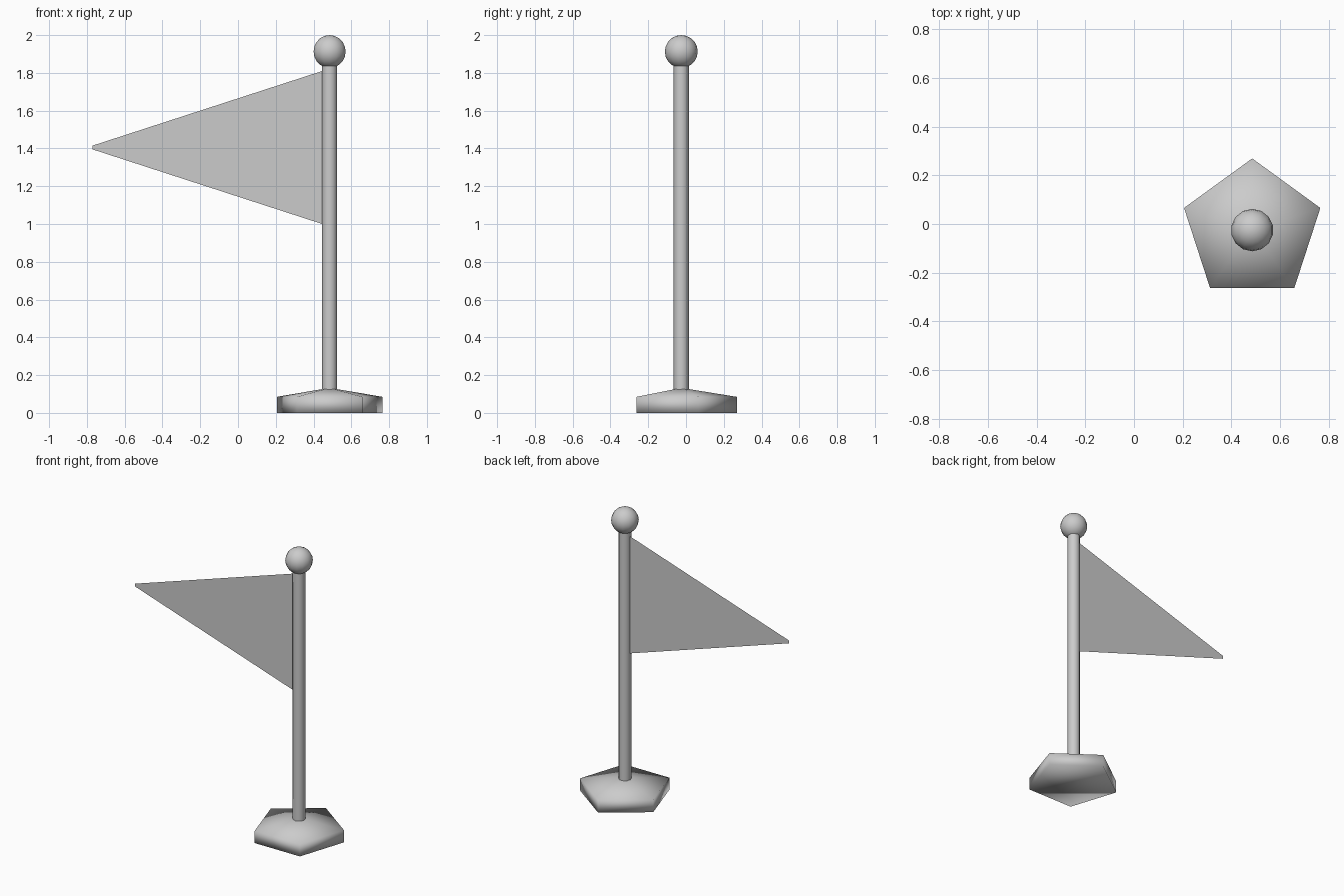
import bpy, math

if "Cube" in bpy.data.objects:
    bpy.data.objects.remove(bpy.data.objects["Cube"])

CX, CY = 0.485, -0.025   # axis shared by base, pole and ball


def mesh_object(name, verts, faces, smooth=False):
    mesh = bpy.data.meshes.new(name)
    mesh.from_pydata(verts, [], faces)
    obj = bpy.data.objects.new(name, mesh)
    bpy.context.collection.objects.link(obj)
    for p in mesh.polygons:
        p.use_smooth = smooth
    return obj


def lathe(name, profile, sides, start, smooth=True):
    """Stack of rings (radius, z) around the shared axis, capped at both ends."""
    verts, faces = [], []
    for r, z in profile:
        for i in range(sides):
            a = start + 2 * math.pi * i / sides
            verts.append((CX + r * math.cos(a), CY + r * math.sin(a), z))
    for k in range(len(profile) - 1):
        for i in range(sides):
            j = (i + 1) % sides
            a, b = k * sides, (k + 1) * sides
            faces.append((a + i, a + j, b + j, b + i))
    faces.append(tuple(reversed(range(sides))))
    top = (len(profile) - 1) * sides
    faces.append(tuple(range(top, top + sides)))
    return mesh_object(name, verts, faces, smooth)


# Five-sided foot with a gently sloping top
lathe("base", [(0.294, 0), (0.294, 0.085), (0.04, 0.126)], 5, math.pi / 2)

# Slim pole
pole = lathe("pole", [(0.04, 0.11), (0.04, 1.84)], 12, 0)
pole.data.polygons[-1].use_smooth = False
pole.data.polygons[-2].use_smooth = False

# Ball finial
bpy.ops.mesh.primitive_uv_sphere_add(segments=14, ring_count=10, radius=0.087,
                                     location=(CX, CY, 1.913))
bpy.context.object.name = "finial_ball"
bpy.ops.object.shade_smooth()

# Paper-thin pennant with a blunt tip
mesh_object("pennant", [(CX - 0.039, CY, 1.0), (CX - 0.039, CY, 1.81),
                        (-0.77, CY, 1.415), (-0.77, CY, 1.395)], [(0, 1, 2, 3)])
